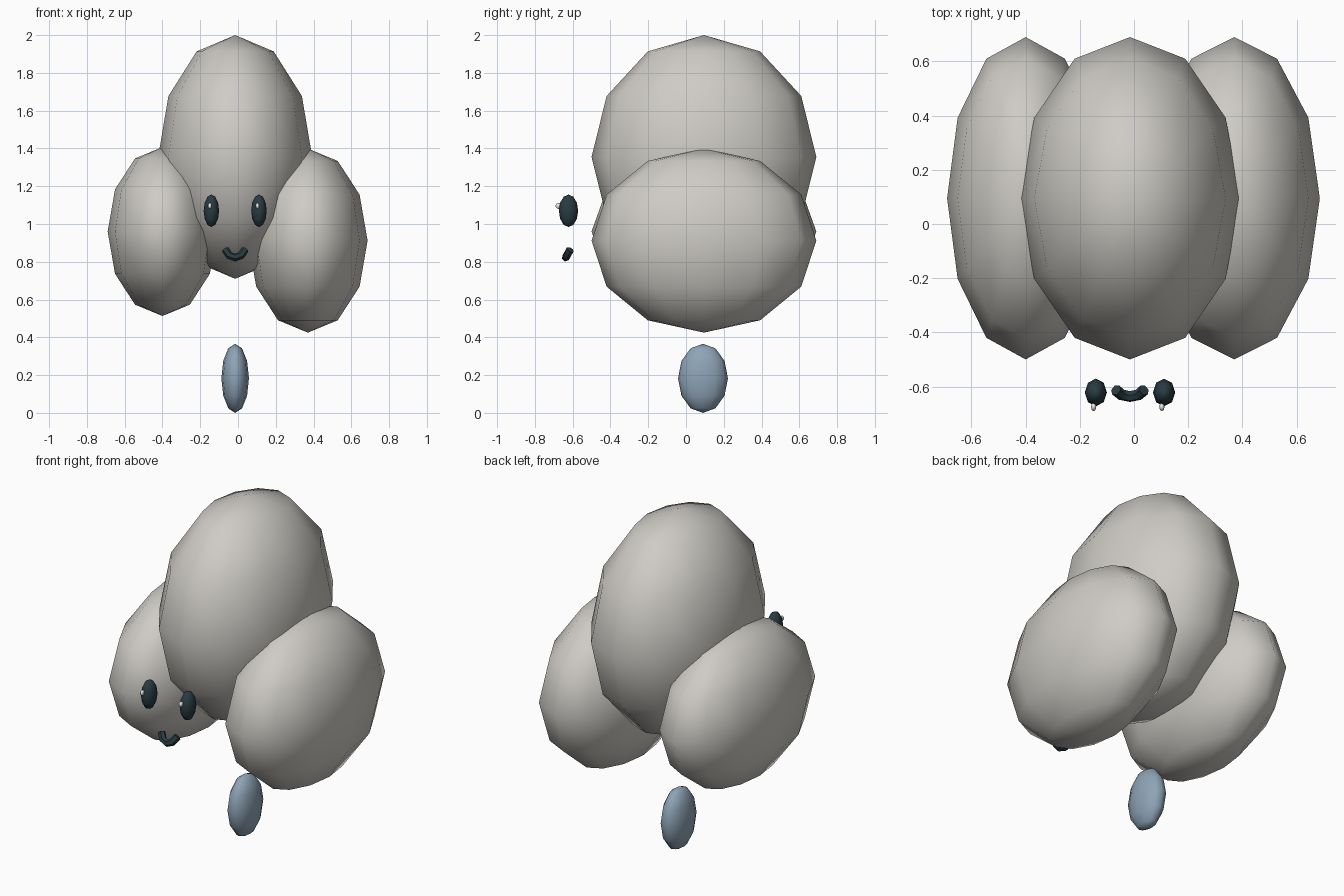
import bpy, math

if "Cube" in bpy.data.objects:
    bpy.data.objects.remove(bpy.data.objects["Cube"])


def material(name, rgb):
    m = bpy.data.materials.new(name)
    m.diffuse_color = (*rgb, 1)
    m.use_nodes = True
    m.node_tree.nodes["Principled BSDF"].inputs["Base Color"].default_value = m.diffuse_color
    return m


FLUFF = material("warm_grey", (0.62, 0.60, 0.56))
BLUE = material("rain_blue", (0.27, 0.37, 0.47))
DARK = material("dark_slate", (0.022, 0.045, 0.055))
SHINE = material("eye_white", (0.85, 0.85, 0.82))


def ellipsoid(name, centre, radii, mat, segments=12, rings=6):
    bpy.ops.mesh.primitive_uv_sphere_add(segments=segments, ring_count=rings,
                                         radius=1, location=centre)
    ob = bpy.context.object
    ob.name = name
    ob.scale = radii
    bpy.ops.object.transform_apply(location=False, rotation=False, scale=True)
    bpy.ops.object.shade_smooth()
    ob.data.materials.append(mat)
    return ob


MID = -0.015  # x of the centre line

# Three overlapping puffs of the cloud
ellipsoid("middle_puff", (MID, 0.095, 1.355), (0.408, 0.595, 0.645), FLUFF)
ellipsoid("left_puff", (-0.40, 0.095, 0.96), (0.29, 0.595, 0.447), FLUFF)
ellipsoid("right_puff", (0.37, 0.095, 0.912), (0.316, 0.595, 0.487), FLUFF)

# Raindrop below
ellipsoid("raindrop", (MID, 0.09, 0.183), (0.073, 0.132, 0.183), BLUE)

# Eyes with small highlights
for side, label in ((-1, "left"), (1, "right")):
    x = MID + side * 0.126
    ellipsoid(label + "_eye", (x, -0.622, 1.07), (0.041, 0.051, 0.086), DARK, 8, 6)
    ellipsoid(label + "_eye_highlight", (x - 0.008, -0.675, 1.096),
              (0.010, 0.016, 0.016), SHINE, 8, 6)

# Smile: a short tube along an arc, tilted so its middle leans forward and down
curve = bpy.data.curves.new("smile_path", "CURVE")
curve.dimensions = "3D"
curve.bevel_depth = 0.021
curve.bevel_resolution = 1
curve.use_fill_caps = True
path = curve.splines.new("POLY")
path.points.add(4)
for i, p in enumerate(path.points):
    t = (i - 2) / 2
    lift = 1 - math.cos(t * 1.15)
    p.co = (MID + 0.052 * math.sin(t * 1.15) / math.sin(1.15),
            -0.637 + 0.04 * lift, 0.822 + 0.072 * lift, 1)
helper = bpy.data.objects.new("smile_helper", curve)
bpy.context.collection.objects.link(helper)
bpy.context.view_layer.update()
mesh = bpy.data.meshes.new_from_object(
    helper.evaluated_get(bpy.context.evaluated_depsgraph_get()))
bpy.data.objects.remove(helper)
smile = bpy.data.objects.new("smile", mesh)
bpy.context.collection.objects.link(smile)
mesh.materials.clear()
mesh.materials.append(DARK)
bpy.ops.object.select_all(action="DESELECT")
smile.select_set(True)
bpy.context.view_layer.objects.active = smile
bpy.ops.object.shade_smooth_by_angle(angle=math.radians(50))
